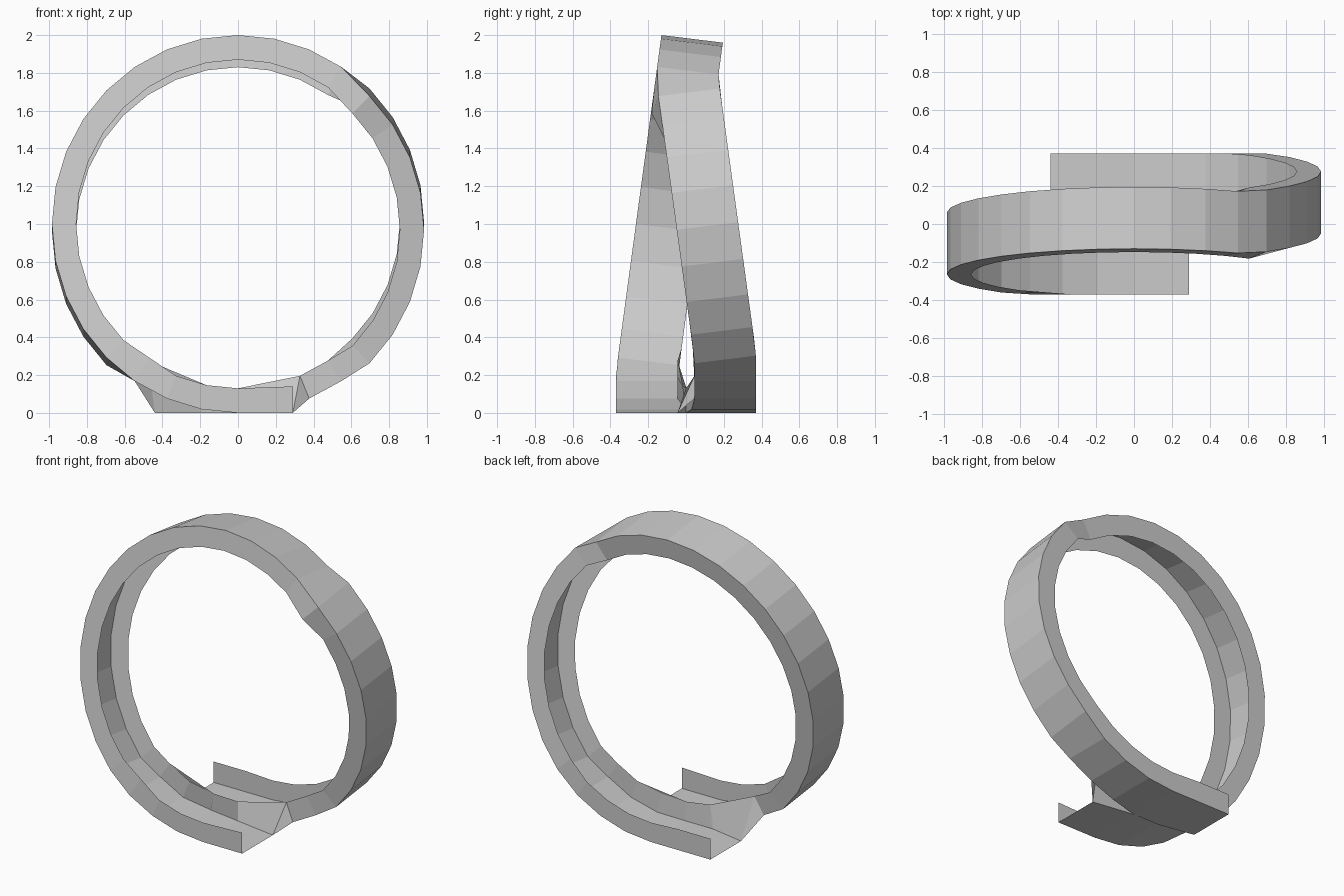
import bpy
import math
from mathutils import Vector

if "Cube" in bpy.data.objects:
    bpy.data.objects.remove(bpy.data.objects["Cube"], do_unlink=True)

grey = bpy.data.materials.new("plain grey")
grey.use_nodes = True
colour = (0.6, 0.6, 0.6, 1)
grey.diffuse_color = colour
grey.node_tree.nodes["Principled BSDF"].inputs["Base Color"].default_value = colour

WIDTH, SEGMENTS, INNER = 0.325, 32, 0.87
END_Y, WALL = 0.37, 0.14
GAP = END_Y - WIDTH


def front_y(z, rising):
    """Front edge of the track: two leaning planes, flat near the ground."""
    if rising:
        return max(-END_Y, -0.4 + 0.135 * z)
    return min(END_Y, 0.18 + 0.137 * (1.7 - z)) - WIDTH


def station(k):
    """Corners of the channel: front rim, front floor, back floor, back rim."""
    angle = 2 * math.pi * k / SEGMENTS
    rising = k < 20
    flat = k <= 3 or k >= 29
    lean_front, lean_back = (0, -0.04) if rising else (-0.03, 0.01)
    if flat:
        lean_front = lean_back = 0

    def corner(r, back, plane):
        z = 1 - r * math.cos(angle)
        y = front_y(z, plane) + (WIDTH if back else 0)
        return Vector((-0.985 * r * math.sin(angle), y, z + (lean_back if back else lean_front)))

    return [corner(INNER, False, k <= 20), corner(1, False, rising),
            corner(1, True, rising), corner(INNER, True, rising)]


loop = [station(k) for k in range(SEGMENTS + 1)]

# Front rim runs straight where the loop leaves the ground
loop[3][0] = (loop[2][0] + loop[4][0]) / 2

# Both lanes pinch together onto one shared divider at the bottom
for k, floor_y, rim_y in ((0, 0, 0), (1, 0, -0.02)):
    loop[k][2].y, loop[k][3].y = floor_y, rim_y
for k, floor_y, rim_y in ((32, 0, 0), (31, 0.03, 0.02)):
    loop[k][1].y, loop[k][0].y = floor_y, rim_y
for k in (2, 3):
    loop[k][3].y = -GAP
loop[30][0].y = GAP

# Straight entry and exit, whose inner walls rise to the shared divider
entry_x, exit_x, mid_x = 0.29, -0.44, -0.2
entry = [Vector((entry_x, -END_Y, WALL)), Vector((entry_x, -END_Y, 0)),
         Vector((entry_x, -GAP, 0)), loop[30][0].copy()]
exit_mid = [loop[1][3].copy(), Vector((mid_x, 0, 0)),
            Vector((mid_x, END_Y, 0)), Vector((mid_x, END_Y, WALL))]
exit_end = [loop[3][3].copy(), Vector((exit_x, GAP, 0)),
            Vector((exit_x, END_Y, 0)), Vector((exit_x, END_Y, WALL))]
track = [entry] + loop + [exit_mid, exit_end]


def add_mesh(name, verts, faces):
    mesh = bpy.data.meshes.new(name)
    mesh.from_pydata(verts, [], faces)
    mesh.materials.append(grey)
    obj = bpy.data.objects.new(name, mesh)
    bpy.context.collection.objects.link(obj)
    return obj


# Channel: floor and two side walls swept along the loop
verts = [p for section in track for p in section]
faces = []
for s in range(len(track) - 1):
    for c in range(3):
        a = 4 * s + c
        faces.append((a, a + 1, a + 5, a + 4))
add_mesh("loop_track", verts, faces)

# Small gussets joining each open end to the neighbouring lane
add_mesh("entry_gusset", [entry[2], loop[30][0], loop[30][1]], [(0, 1, 2)])
add_mesh("exit_gusset", [exit_end[1], loop[3][3], loop[3][2]], [(0, 1, 2)])
